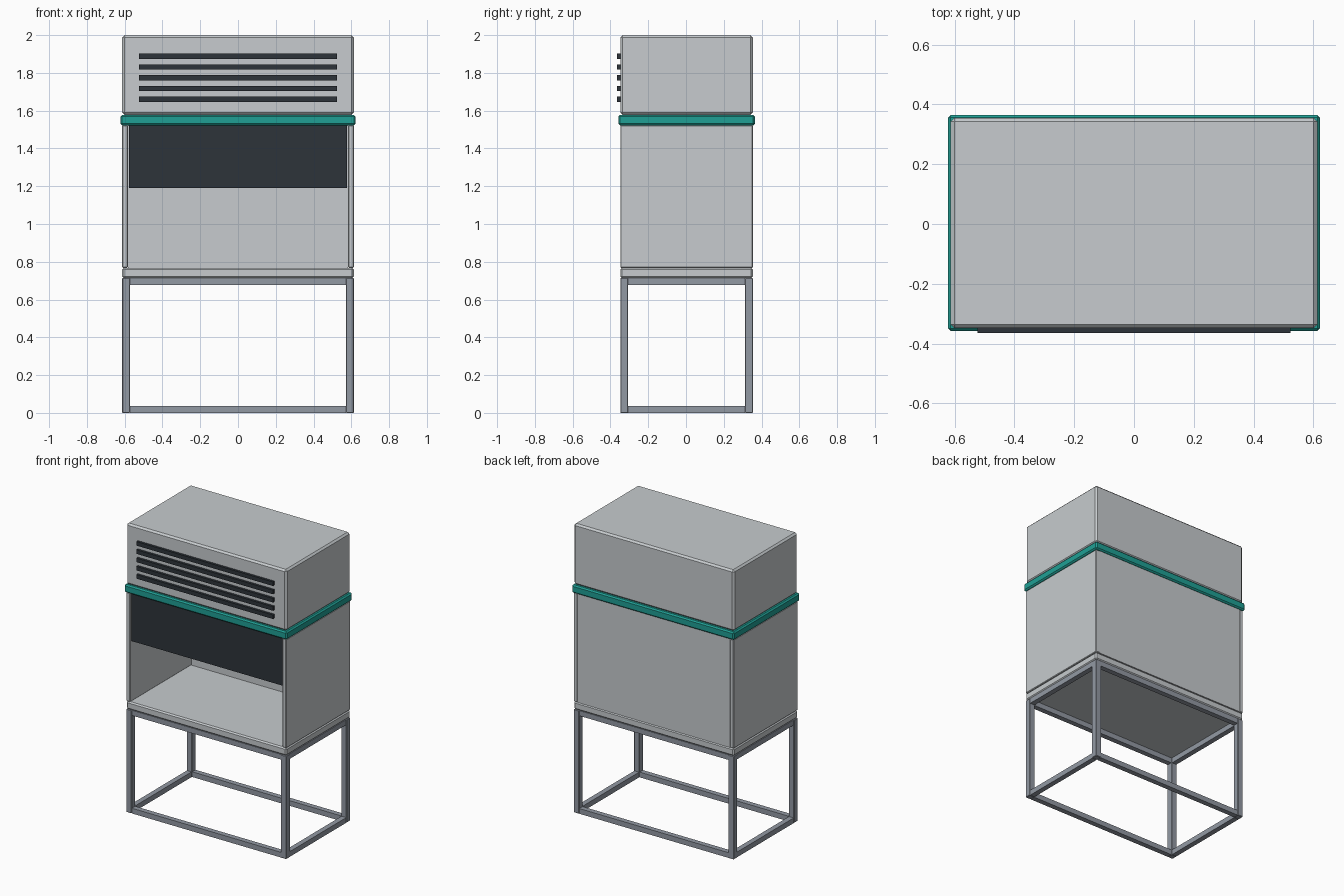
import bpy, bmesh
from mathutils import Vector

if "Cube" in bpy.data.objects:
    bpy.data.objects.remove(bpy.data.objects["Cube"])


def material(name, rgb):
    m = bpy.data.materials.new(name)
    m.diffuse_color = (*rgb, 1.0)
    m.use_nodes = True
    m.node_tree.nodes["Principled BSDF"].inputs["Base Color"].default_value = m.diffuse_color
    return m


GREY = material("light grey paint", (0.57, 0.60, 0.62))
TEAL = material("teal trim", (0.014, 0.35, 0.30))
STEEL = material("steel grey", (0.29, 0.32, 0.37))
DARK = material("dark panel", (0.027, 0.034, 0.042))


def box(name, lo, hi, mat, bevel=0.0):
    """Box between two corners, with optional chamfered edges."""
    lo, hi = Vector(lo), Vector(hi)
    bm = bmesh.new()
    bmesh.ops.create_cube(bm, size=1.0)
    for v in bm.verts:
        v.co = Vector((lo[i] + (v.co[i] + 0.5) * (hi[i] - lo[i]) for i in range(3)))
    if bevel:
        bmesh.ops.bevel(bm, geom=bm.edges[:], offset=bevel, segments=1,
                        profile=0.5, affect='EDGES')
    mesh = bpy.data.meshes.new(name)
    bm.to_mesh(mesh)
    bm.free()
    mesh.materials.append(mat)
    ob = bpy.data.objects.new(name, mesh)
    bpy.context.collection.objects.link(ob)
    return ob


X = 0.613                    # half width of the cabinet
Y0, Y1 = -0.348, 0.354       # front and back of the cabinet
WALL = 0.03
LEG = 0.042
RAIL = 0.036
SLAB0, SLAB1 = 0.714, 0.768  # worktop
TRIM0, TRIM1 = 1.522, 1.578  # teal band

# Stand: four legs with rails at the floor and under the worktop
for side, x in (("left", -X), ("right", X - LEG)):
    for end, y in (("front", Y0), ("back", Y1 - LEG)):
        box(f"{side}_{end}_leg", (x, y, 0), (x + LEG, y + LEG, SLAB0), STEEL, 0.003)
for level, z in (("bottom", 0.0), ("top", SLAB0 - RAIL)):
    for end, y in (("front", Y0 + 0.003), ("back", Y1 - RAIL - 0.003)):
        box(f"{end}_{level}_rail", (-X + LEG, y, z), (X - LEG, y + RAIL, z + RAIL), STEEL)
    for side, x in (("left", -X + 0.003), ("right", X - RAIL - 0.003)):
        box(f"{side}_{level}_rail", (x, Y0 + LEG, z), (x + RAIL, Y1 - LEG, z + RAIL), STEEL)

# Open-fronted work chamber
box("worktop", (-X, Y0, SLAB0), (X, Y1, SLAB1), GREY, 0.009)
for side, x in (("left", -X), ("right", X - WALL)):
    box(f"{side}_wall", (x, Y0, SLAB1), (x + WALL, Y1, TRIM0), GREY, 0.004)
box("back_wall", (-X + WALL, Y1 - WALL, SLAB1), (X - WALL, Y1 - 0.001, TRIM0), GREY)
box("sash_window", (-0.578, Y0 + 0.008, 1.19), (0.578, Y0 + 0.02, TRIM0), DARK)

# Teal band and blower housing
box("trim_band", (-0.622, -0.358, TRIM0), (0.622, 0.365, TRIM1), TEAL, 0.009)
box("blower_housing", (-X, Y0, TRIM1), (X, Y1, 2.0), GREY, 0.012)

# Vent slats on the housing front
for i in range(5):
    z = 1.66 + i * 0.0572
    box(f"vent_slat_{i + 1}", (-0.523, -0.365, z - 0.014), (0.523, Y0 + 0.002, z + 0.014), DARK)
